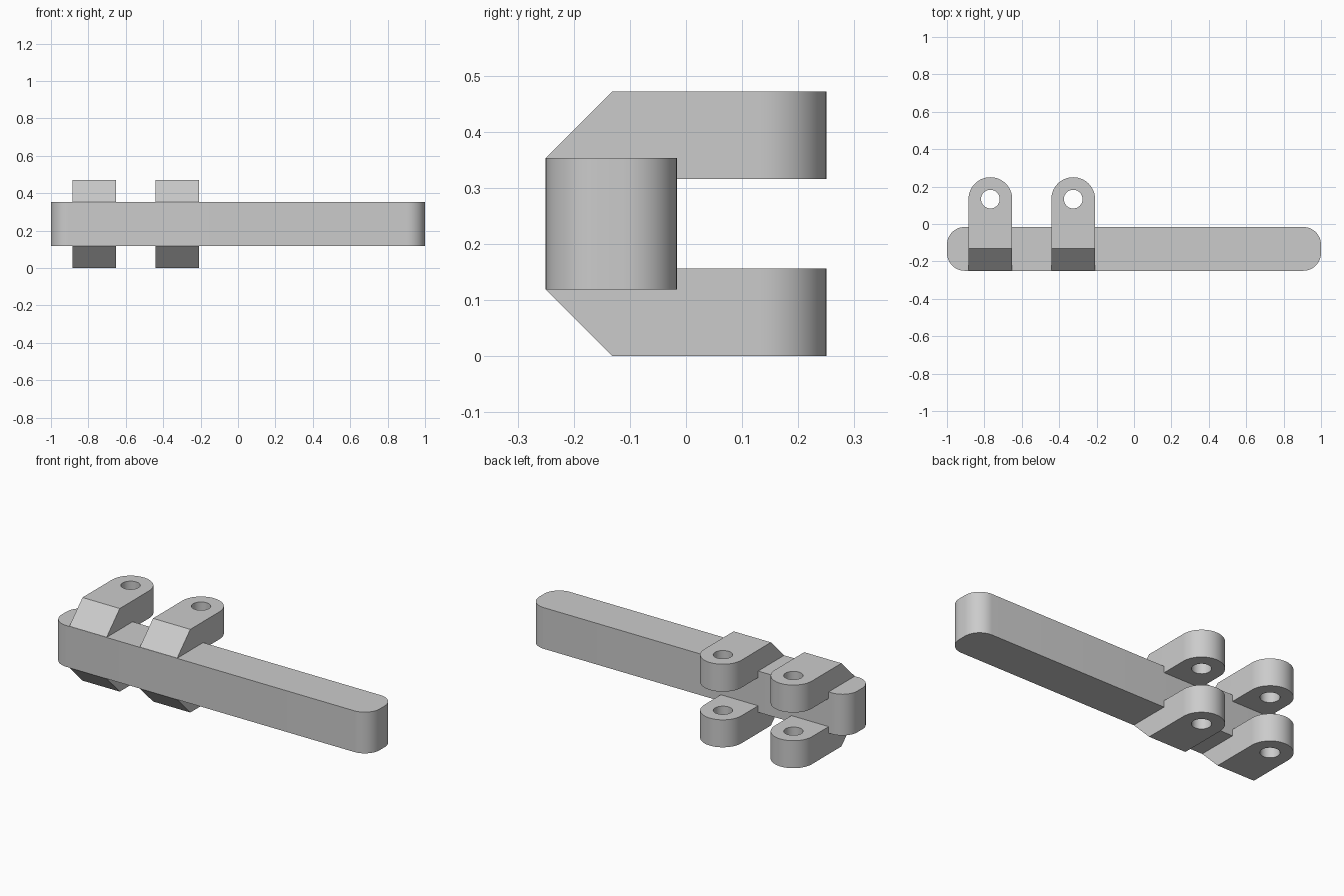
import bpy, bmesh, math
from mathutils import Vector

cube = bpy.data.objects.get("Cube")
if cube:
    bpy.data.objects.remove(cube, do_unlink=True)

HEIGHT = 0.472
FRONT = -0.25
WIDTH = 0.234            # shared by the bar section and the lugs
BAR_BOTTOM = (HEIGHT - WIDTH) / 2
BAR_TOP = BAR_BOTTOM + WIDTH

grey = bpy.data.materials.new("plain grey")
grey.use_nodes = True
colour = (0.6, 0.6, 0.6, 1)
grey.diffuse_color = colour
grey.node_tree.nodes["Principled BSDF"].inputs["Base Color"].default_value = colour


def arc(cx, cy, radius, start, end, steps):
    """Points along an arc, angles in degrees."""
    angles = [math.radians(start + (end - start) * i / steps) for i in range(steps + 1)]
    return [(cx + radius * math.cos(a), cy + radius * math.sin(a)) for a in angles]


def prism(loops, bottom, top):
    """Extrude a plan outline, with any holes, from bottom to top."""
    bm = bmesh.new()
    edges = []
    for loop in loops:
        verts = [bm.verts.new((x, y, bottom)) for x, y in loop]
        edges += [bm.edges.new((v, verts[i - 1])) for i, v in enumerate(verts)]
    bmesh.ops.triangle_fill(bm, edges=edges, use_beauty=True)
    result = bmesh.ops.extrude_face_region(bm, geom=bm.faces[:])
    raised = [g for g in result["geom"] if isinstance(g, bmesh.types.BMVert)]
    bmesh.ops.translate(bm, verts=raised, vec=(0, 0, top - bottom))
    return bm


def finish(bm, name):
    bmesh.ops.recalc_face_normals(bm, faces=bm.faces[:])
    mesh = bpy.data.meshes.new(name)
    bm.to_mesh(mesh)
    bm.free()
    mesh.materials.append(grey)
    obj = bpy.data.objects.new(name, mesh)
    bpy.context.collection.objects.link(obj)
    bpy.ops.object.select_all(action='DESELECT')
    obj.select_set(True)
    bpy.context.view_layer.objects.active = obj
    bpy.ops.object.shade_smooth_by_angle(angle=math.radians(30))


# Long bar with rounded ends
r = 0.095
back = FRONT + WIDTH
outline = (arc(1 - r, FRONT + r, r, -90, 0, 12) + arc(1 - r, back - r, r, 0, 90, 12)
           + arc(r - 1, back - r, r, 90, 180, 12) + arc(r - 1, FRONT + r, r, 180, 270, 12))
finish(prism([outline], BAR_BOTTOM, BAR_TOP), "long_bar")


# Hinge lugs: round tip, pin hole and sloped front, in mirrored pairs
def lug(x, upper, name):
    half = WIDTH / 2
    eye = -FRONT - half
    start = FRONT + 0.001
    shape = [(x - half, start), (x + half, start)] + arc(x, eye, half, 0, 180, 28)
    hole = arc(x, eye, 0.05, 0, 360, 32)[:-1]
    bm = prism([shape, hole], HEIGHT - 0.156, HEIGHT)
    cut = bmesh.ops.bisect_plane(bm, geom=bm.verts[:] + bm.edges[:] + bm.faces[:],
                                 plane_co=Vector((x, FRONT, BAR_TOP)),
                                 plane_no=Vector((0, -1, 1)), clear_outer=True)
    rim = [g for g in cut["geom_cut"] if isinstance(g, bmesh.types.BMEdge)]
    bmesh.ops.holes_fill(bm, edges=rim)
    if not upper:
        for v in bm.verts:
            v.co.z = HEIGHT - v.co.z
    finish(bm, name)


for side, x in (("right", -0.768), ("middle", -0.325)):
    lug(x, True, f"{side}_upper_lug")
    lug(x, False, f"{side}_lower_lug")
